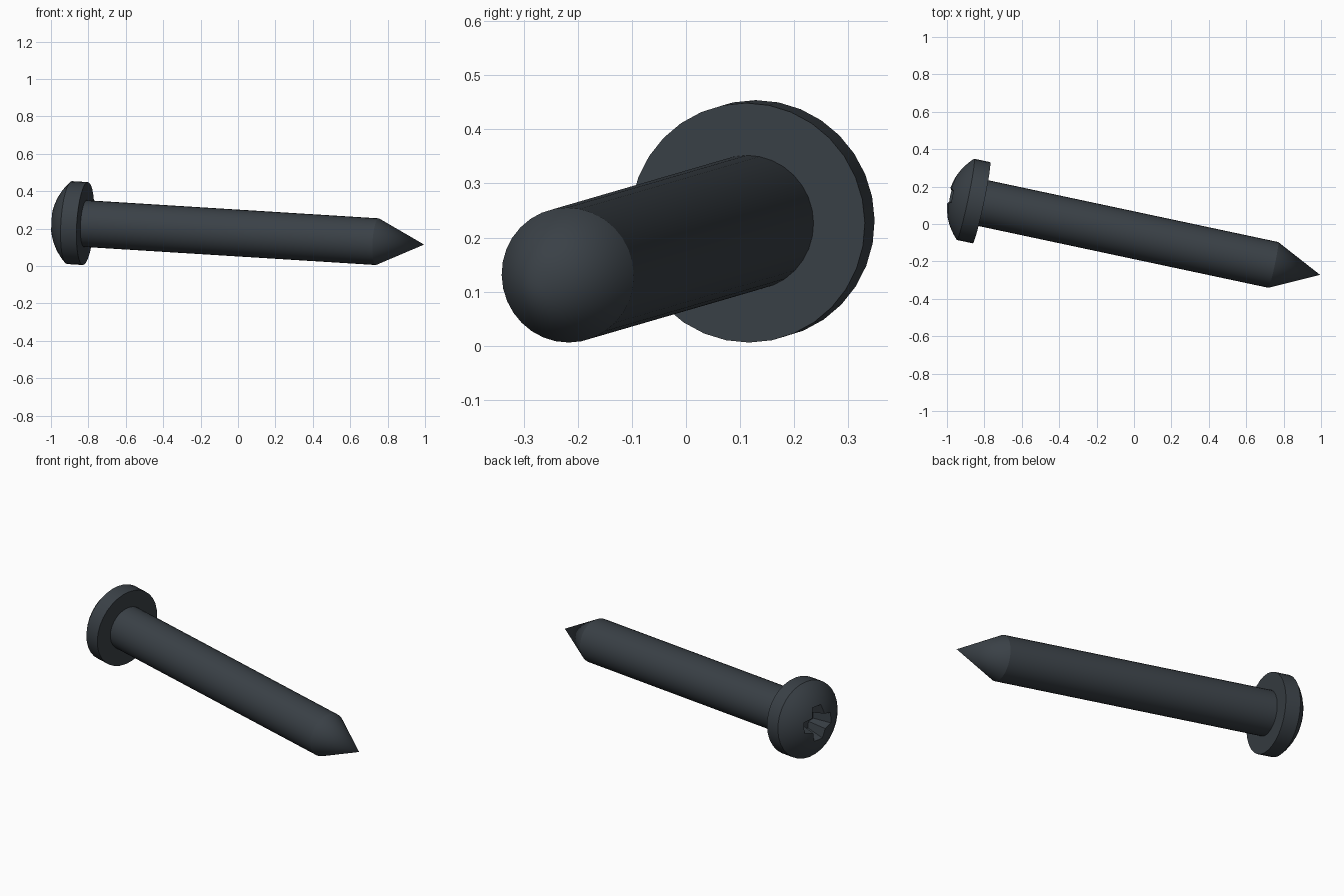
import bpy, bmesh, math
from mathutils import Vector, Matrix

cube = bpy.data.objects.get("Cube")
if cube:
    bpy.data.objects.remove(cube, do_unlink=True)

SEGMENTS = 32
TIP = Vector((0.995, -0.272, 0.115))
AXIS = Vector((1, -0.213, -0.062)).normalized()
# Local z runs along the screw toward its tip, which is the local origin
PLACE = Matrix.Translation(TIP) @ AXIS.to_track_quat('Z', 'Y').to_matrix().to_4x4()

steel = bpy.data.materials.new("dark_steel")
steel.use_nodes = True
colour = (0.042, 0.052, 0.062, 1)
steel.diffuse_color = colour
steel.node_tree.nodes["Principled BSDF"].inputs["Base Color"].default_value = colour


def add_object(name, bm):
    bmesh.ops.recalc_face_normals(bm, faces=bm.faces)
    mesh = bpy.data.meshes.new(name)
    bm.to_mesh(mesh)
    bm.free()
    mesh.materials.append(steel)
    obj = bpy.data.objects.new(name, mesh)
    bpy.context.collection.objects.link(obj)
    obj.matrix_world = PLACE
    return obj


def lathe(name, profile):
    """Spin a (radius, z) profile around local z."""
    bm = bmesh.new()
    verts = [bm.verts.new((r, 0, z)) for r, z in profile]
    edges = [bm.edges.new(pair) for pair in zip(verts, verts[1:])]
    bmesh.ops.spin(bm, geom=verts + edges, cent=(0, 0, 0), axis=(0, 0, 1),
                   angle=math.tau, steps=SEGMENTS, use_merge=True)
    bmesh.ops.remove_doubles(bm, verts=bm.verts, dist=0.0001)
    return add_object(name, bm)


# Shaft with its pointed end
under, rim, apex = -1.855, -1.942, -2.037
shaft = lathe("shaft", [(0, 0), (0.125, -0.256), (0.125, under), (0, under)])

# Pan head: straight rim and a spherical dome
R = 0.222
height = rim - apex
ball = (R * R + height * height) / (2 * height)
spread = math.asin(R / ball)
dome = [(ball * math.sin(a), apex + ball * (1 - math.cos(a)))
        for a in (spread * (1 - i / 8) for i in range(9))]
head = lathe("head", [(0, under), (R, under)] + dome)

# Tapered cross-shaped driver recess
bm = bmesh.new()
arm, half, corner = 0.105, 0.033, 0.045
rings = []
for z, scale in ((apex - 0.03, 1.1), (apex + 0.12, 0.6)):
    ring = []
    for k in range(4):
        turn = Matrix.Rotation(k * math.pi / 2, 3, 'Z')
        for x, y in ((arm, -half), (arm, half), (corner, corner)):
            p = turn @ Vector((x * scale, y * scale, 0))
            ring.append(bm.verts.new((p.x, p.y, z)))
    rings.append(ring)
    bm.faces.new(ring)
low, high = rings
for i in range(len(low)):
    j = (i + 1) % len(low)
    bm.faces.new((low[i], low[j], high[j], high[i]))
cutter = add_object("recess_cutter", bm)
cutter.hide_render = True

cut = head.modifiers.new("recess", 'BOOLEAN')
cut.object = cutter
cut.operation = 'DIFFERENCE'
cut.solver = 'EXACT'
bpy.context.view_layer.objects.active = head
bpy.ops.object.select_all(action='DESELECT')
head.select_set(True)
bpy.ops.object.modifier_apply(modifier=cut.name)
bpy.data.objects.remove(cutter, do_unlink=True)

# Smooth round surfaces, sharp rims
shaft.select_set(True)
bpy.ops.object.shade_smooth_by_angle(angle=math.radians(20))
